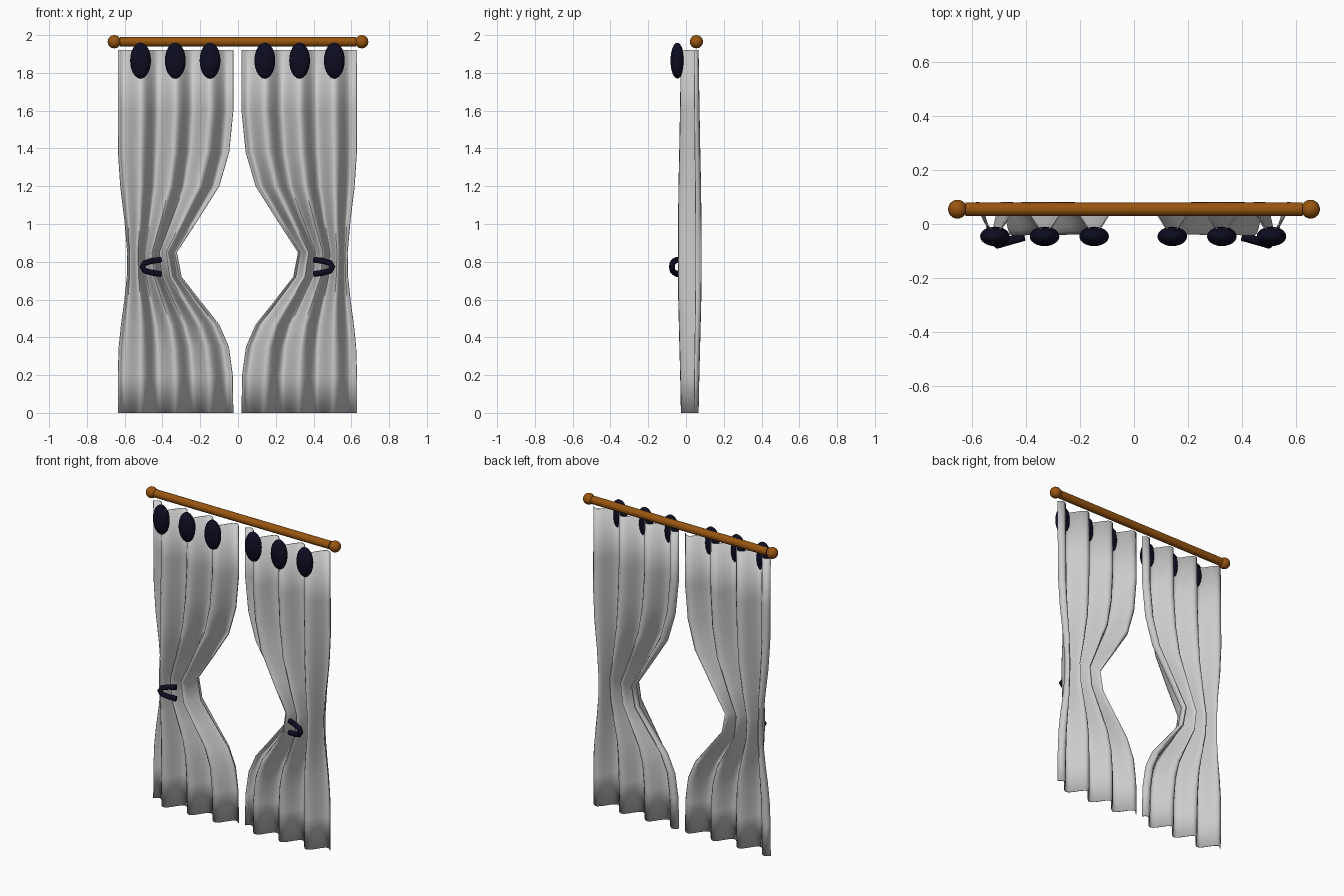
import bpy, bmesh
from math import cos, pi
from mathutils import Vector

cube = bpy.data.objects.get("Cube")
if cube:
    bpy.data.objects.remove(cube, do_unlink=True)


def material(name, rgb, roughness=0.6):
    m = bpy.data.materials.new(name)
    m.use_nodes = True
    m.diffuse_color = (*rgb, 1)
    bsdf = m.node_tree.nodes["Principled BSDF"]
    bsdf.inputs["Base Color"].default_value = (*rgb, 1)
    bsdf.inputs["Roughness"].default_value = roughness
    return m


fabric = material("light grey fabric", (0.6, 0.6, 0.6))
wood = material("brown wood", (0.31, 0.09, 0.005))
navy = material("dark navy", (0.004, 0.004, 0.016))

MID = -0.003  # centre line between the two panels


def finish(obj, name, mat, angle=50):
    obj.name = name
    obj.data.materials.append(mat)
    bpy.ops.object.select_all(action='DESELECT')
    obj.select_set(True)
    bpy.context.view_layer.objects.active = obj
    bpy.ops.object.shade_smooth_by_angle(angle=angle * pi / 180)
    return obj


def ball(name, loc, size, mat):
    bpy.ops.mesh.primitive_uv_sphere_add(segments=24, ring_count=14, location=loc)
    obj = bpy.context.object
    obj.scale = size
    bpy.ops.object.transform_apply(location=False, rotation=False, scale=True)
    return finish(obj, name, mat)


# Rod with a ball finial at each end
bpy.ops.mesh.primitive_cylinder_add(vertices=24, radius=0.025, depth=1.25,
                                    location=(0, 0.055, 1.965), rotation=(0, pi / 2, 0))
finish(bpy.context.object, "curtain_rod", wood)

# Curtain outline: height, outer edge, inner edge, fold depth
ROWS = [
    (1.92, 0.632, 0.023, 0.045), (1.6, 0.632, 0.023, 0.050),
    (1.38, 0.631, 0.045, 0.054), (1.2, 0.619, 0.098, 0.058),
    (1.02, 0.597, 0.212, 0.060), (0.85, 0.582, 0.322, 0.060),
    (0.72, 0.584, 0.297, 0.060), (0.59, 0.598, 0.196, 0.059),
    (0.467, 0.615, 0.098, 0.056), (0.35, 0.627, 0.047, 0.053),
    (0.2, 0.632, 0.026, 0.049), (0.0, 0.632, 0.023, 0.045),
]
COLUMNS = 48


def curtain(name, side):
    bm = bmesh.new()
    grid = []
    for z, outer, inner, depth in ROWS:
        line = []
        for i in range(COLUMNS + 1):
            u = i / COLUMNS
            x = outer + (inner - outer) * u
            y = 0.02 - depth * cos(2 * pi * (u - 0.5) / 0.3)
            line.append(bm.verts.new((side * x + MID, y, z)))
        grid.append(line)
    for a, b in zip(grid, grid[1:]):
        for i in range(COLUMNS):
            bm.faces.new((a[i], a[i + 1], b[i + 1], b[i]))
    bmesh.ops.recalc_face_normals(bm, faces=bm.faces)
    mesh = bpy.data.meshes.new(name)
    bm.to_mesh(mesh)
    bm.free()
    obj = bpy.data.objects.new(name, mesh)
    bpy.context.collection.objects.link(obj)
    finish(obj, name, fabric, 60)
    thick = obj.modifiers.new("thickness", 'SOLIDIFY')
    thick.thickness = 0.004
    thick.offset = 0


def tieback(name, side):
    # U-shaped hook, closed end outward and forward
    path = [(0.405, -0.047, 0.811), (0.455, -0.061, 0.804), (0.49, -0.071, 0.793),
            (0.503, -0.075, 0.773), (0.49, -0.071, 0.752), (0.455, -0.061, 0.743),
            (0.405, -0.047, 0.735)]
    curve = bpy.data.curves.new(name, 'CURVE')
    curve.dimensions = '3D'
    curve.bevel_depth = 0.016
    curve.bevel_resolution = 3
    curve.use_fill_caps = True
    spline = curve.splines.new('POLY')
    spline.points.add(len(path) - 1)
    for p, (x, y, z) in zip(spline.points, path):
        p.co = (side * x + MID, y, z, 1)
    obj = bpy.data.objects.new(name, curve)
    bpy.context.collection.objects.link(obj)
    bpy.ops.object.select_all(action='DESELECT')
    obj.select_set(True)
    bpy.context.view_layer.objects.active = obj
    bpy.ops.object.convert(target='MESH')
    finish(bpy.context.object, name, navy)


# Both sides: finial, panel, three pleat ornaments, tieback
for label, side in (("left", 1), ("right", -1)):
    ball(f"{label}_finial", (side * 0.655, 0.055, 1.965), (0.035,) * 3, wood)
    curtain(f"{label}_curtain", side)
    for n, x in enumerate((0.145, 0.329, 0.513), 1):
        ball(f"{label}_pleat_ornament_{n}", (side * x + MID, -0.046, 1.865),
             (0.055, 0.036, 0.095), navy)
    tieback(f"{label}_tieback", side)
